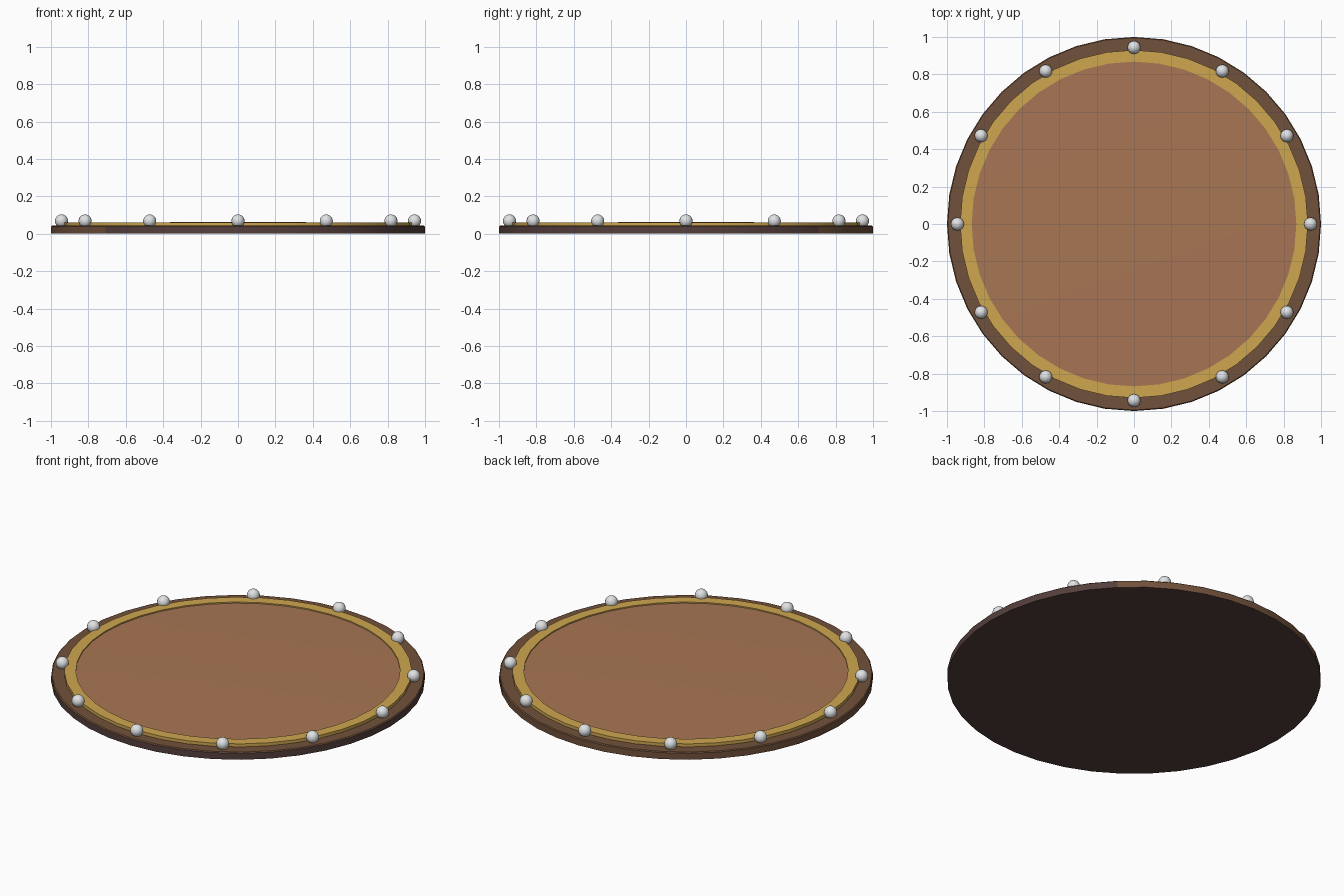
import bpy, bmesh, math
from mathutils import Matrix

cube = bpy.data.objects.get("Cube")
if cube:
    bpy.data.objects.remove(cube, do_unlink=True)


def material(name, rgb):
    mat = bpy.data.materials.new(name)
    mat.use_nodes = True
    color = (*rgb, 1)
    mat.diffuse_color = color
    mat.node_tree.nodes["Principled BSDF"].inputs["Base Color"].default_value = color
    return mat


brown_wood = material("brown wood", (0.165, 0.082, 0.043))
dark_backing = material("dark backing", (0.09, 0.05, 0.046))
tan_wood = material("tan wood", (0.39, 0.18, 0.088))
brass = material("brass", (0.62, 0.385, 0.08))
steel = material("steel", (0.75, 0.76, 0.77))


def finish(name, bm, mat):
    mesh = bpy.data.meshes.new(name)
    bmesh.ops.recalc_face_normals(bm, faces=bm.faces)
    bm.to_mesh(mesh)
    bm.free()
    mesh.materials.append(mat)
    obj = bpy.data.objects.new(name, mesh)
    bpy.context.collection.objects.link(obj)
    bpy.ops.object.select_all(action="DESELECT")
    obj.select_set(True)
    bpy.context.view_layer.objects.active = obj
    bpy.ops.object.shade_smooth_by_angle(angle=math.radians(35))
    return obj


def lathe(name, profile, mat, sides, closed=False):
    """Turn (radius, height) points around z; open ends are capped."""
    bm = bmesh.new()
    rings = []
    for r, z in profile:
        angles = [math.tau * i / sides for i in range(sides)]
        rings.append([bm.verts.new((r * math.cos(a), r * math.sin(a), z)) for a in angles])
    pairs = list(zip(rings, rings[1:]))
    if closed:
        pairs.append((rings[-1], rings[0]))
    else:
        bm.faces.new(rings[0])
        bm.faces.new(rings[-1])
    for low, high in pairs:
        for i in range(sides):
            j = (i + 1) % sides
            bm.faces.new((low[i], low[j], high[j], high[i]))
    return finish(name, bm, mat)


# Wooden disc; the underside and the front-left half of its edge are dark
disc = lathe("backing_disc", [(1, 0), (1, 0.038), (0.995, 0.043)], brown_wood, 40)
disc.data.materials.append(dark_backing)
for face in disc.data.polygons:
    underside = face.normal.z < -0.5
    dark_edge = abs(face.normal.z) < 0.1 and face.center.x > face.center.y
    face.material_index = int(underside or dark_edge)

# Very slightly domed centre panel
lathe("centre_panel", [(0.872, 0.03), (0.872, 0.054), (0.6, 0.059), (0.3, 0.062), (0.03, 0.063)],
      tan_wood, 80)

# Raised flat brass band around the panel
lathe("brass_band", [(0.868, 0.035), (0.93, 0.035), (0.93, 0.061), (0.868, 0.061)],
      brass, 40, closed=True)

# Ring of round studs
STUDS = 12
for i in range(STUDS):
    angle = math.tau * i / STUDS
    bm = bmesh.new()
    place = Matrix.Translation((0.944 * math.cos(angle), 0.944 * math.sin(angle), 0.068))
    bmesh.ops.create_uvsphere(bm, u_segments=16, v_segments=10, radius=0.035, matrix=place)
    finish(f"stud_{i + 1}", bm, steel)
